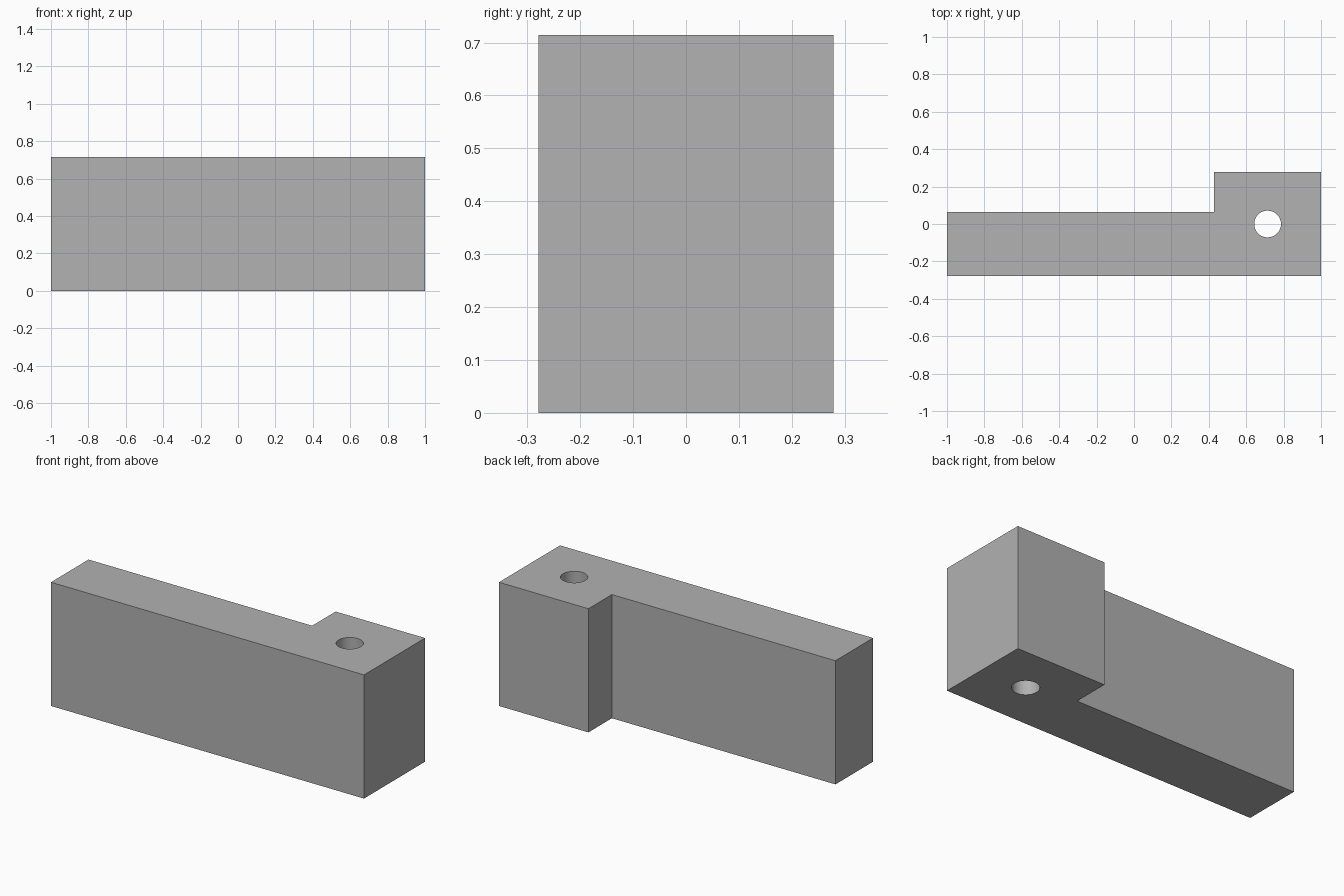
import bpy
import bmesh
import math

old = bpy.data.objects.get("Cube")
if old:
    bpy.data.objects.remove(old, do_unlink=True)

UNIT = 1 / 14
HEIGHT = 10 * UNIT
BACK = 3.9 * UNIT

# Single grey material
grey = bpy.data.materials.new("plain grey")
grey.use_nodes = True
colour = (0.445, 0.445, 0.445, 1)
grey.diffuse_color = colour
grey.node_tree.nodes["Principled BSDF"].inputs["Base Color"].default_value = colour


def make_object(name, bm):
    bmesh.ops.recalc_face_normals(bm, faces=bm.faces)
    mesh = bpy.data.meshes.new(name)
    bm.to_mesh(mesh)
    bm.free()
    mesh.materials.append(grey)
    obj = bpy.data.objects.new(name, mesh)
    bpy.context.collection.objects.link(obj)
    return obj


# Long bar with a deeper block at its left end, extruded from one outline
step_x, step_y = 6 * UNIT, 0.9 * UNIT
outline = [(-1, -BACK), (1, -BACK), (1, BACK),
           (step_x, BACK), (step_x, step_y), (-1, step_y)]
bm = bmesh.new()
base = bm.faces.new([bm.verts.new((x, y, 0)) for x, y in outline])
top = bmesh.ops.extrude_face_region(bm, geom=[base], use_keep_orig=True)
bmesh.ops.translate(bm, vec=(0, 0, HEIGHT),
                    verts=[v for v in top["geom"] if isinstance(v, bmesh.types.BMVert)])
body = make_object("stepped_bar", bm)

# Round through hole in the block
bm = bmesh.new()
bmesh.ops.create_cone(bm, cap_ends=True, segments=64, radius1=UNIT,
                      radius2=UNIT, depth=HEIGHT * 2)
cutter = make_object("hole_cutter", bm)
cutter.location = (10 * UNIT, 0, HEIGHT / 2)
cutter.hide_render = True

hole = body.modifiers.new("through hole", 'BOOLEAN')
hole.operation = 'DIFFERENCE'
hole.solver = 'EXACT'
hole.object = cutter

bpy.ops.object.select_all(action='DESELECT')
body.select_set(True)
bpy.context.view_layer.objects.active = body
bpy.ops.object.modifier_apply(modifier=hole.name)
bpy.data.objects.remove(cutter, do_unlink=True)
bpy.ops.object.shade_smooth_by_angle(angle=math.radians(30))
